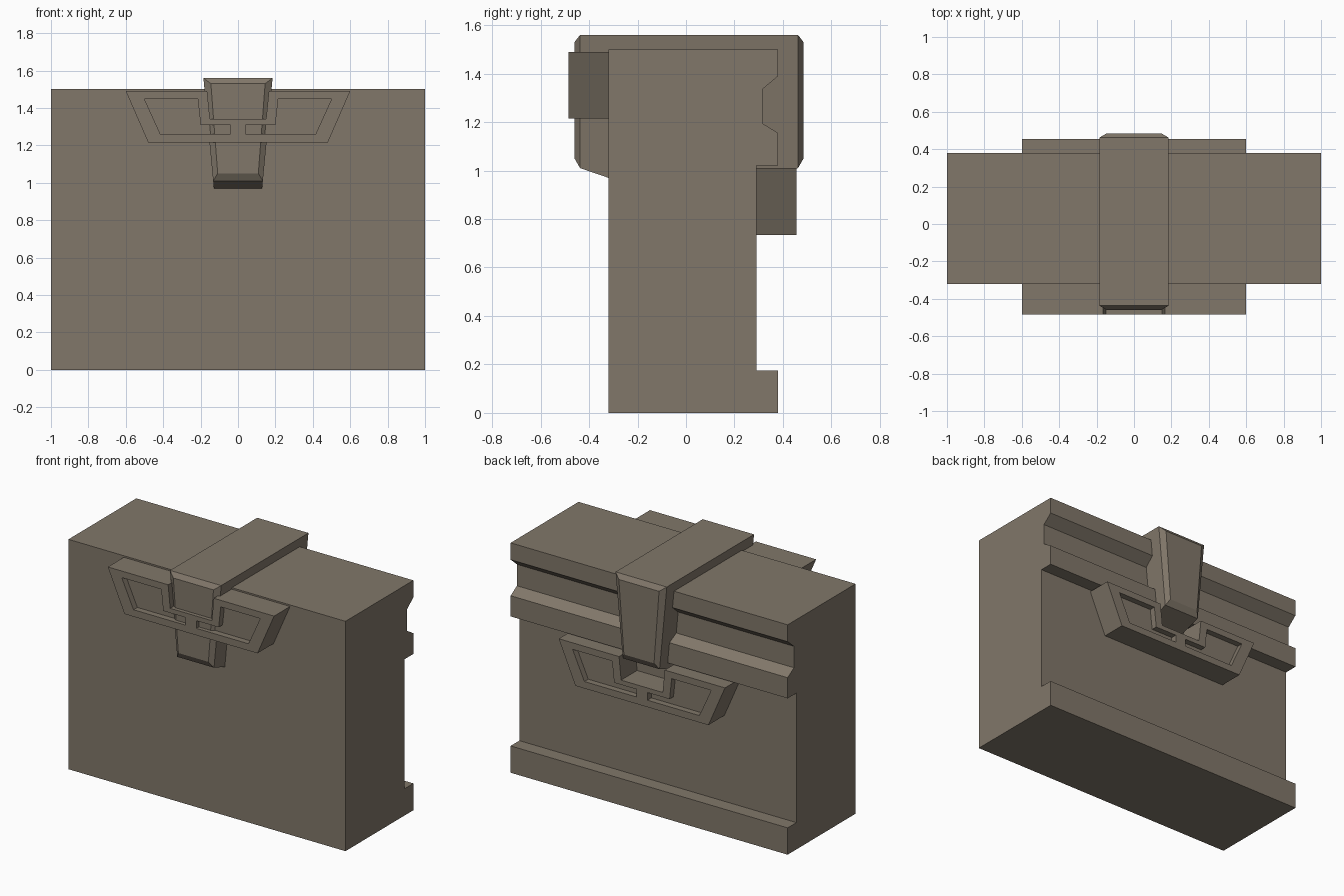
import bpy, bmesh

cube = bpy.data.objects.get("Cube")
if cube:
    bpy.data.objects.remove(cube, do_unlink=True)

COLOUR = (0.22, 0.185, 0.143, 1)
mat = bpy.data.materials.new("taupe")
mat.use_nodes = True
mat.diffuse_color = COLOUR
mat.node_tree.nodes["Principled BSDF"].inputs["Base Color"].default_value = COLOUR


def loft(name, rings):
    """Solid skinned through matching rings, capped at both ends."""
    bm = bmesh.new()
    loops = [[bm.verts.new(p) for p in ring] for ring in rings]
    for a, b in zip(loops, loops[1:]):
        for i in range(len(a)):
            j = (i + 1) % len(a)
            bm.faces.new((a[i], a[j], b[j], b[i]))
    bm.faces.new(loops[0])
    bm.faces.new(loops[-1])
    bmesh.ops.recalc_face_normals(bm, faces=bm.faces)
    mesh = bpy.data.meshes.new(name)
    bm.to_mesh(mesh)
    bm.free()
    mesh.materials.append(mat)
    obj = bpy.data.objects.new(name, mesh)
    bpy.context.scene.collection.objects.link(obj)
    return obj


def plate(name, outline, y0, y1):
    """Outline in x and z, extruded along y."""
    return loft(name, [[(x, y, z) for x, z in outline] for y in (y0, y1)])


# Main body: side profile extruded across the width
profile = [(-0.32, 0), (0.38, 0), (0.38, 0.175), (0.29, 0.175), (0.29, 1.02),
           (0.38, 1.02), (0.38, 1.155), (0.315, 1.195), (0.315, 1.335),
           (0.38, 1.39), (0.38, 1.5), (-0.32, 1.5)]
loft("body", [[(x, y, z) for y, z in profile] for x in (-1, 1)])


# Strap over the top with tapered, chamfered end tabs
TOP = 1.56


def strap_ring(y, bottom, inset=0):
    top = TOP - inset * 0.75
    wide = 0.185 - inset
    low = 0.185 - 0.095 * (TOP - bottom) - inset * 0.7
    return [(-wide, y, top), (wide, y, top), (low, y, bottom), (-low, y, bottom)]


loft("strap", [strap_ring(-0.46, 1.05, 0.04), strap_ring(-0.437, 1.01),
               strap_ring(-0.32, 0.97), strap_ring(0.29, 0.95),
               strap_ring(0.462, 1.01), strap_ring(0.485, 1.05, 0.04)])


# Clasp plates: notched trapezoid with two recessed panels
half = [(0.15, 1.34), (0.165, 1.49), (0.6, 1.49), (0.48, 1.215)]
outline = half + [(-x, z) for x, z in reversed(half)]
panel = [(0.04, 1.26), (0.04, 1.31), (0.2, 1.31), (0.215, 1.447),
         (0.5, 1.447), (0.415, 1.26)]


def clasp(name, facing, surface, face, drop):
    depth = 0.04
    obj = plate(name, [(x, z - drop) for x, z in outline], surface, face)
    cutters = []
    for side in (-1, 1):
        cutter = plate("panel_cutter", [(side * x, z - drop) for x, z in panel],
                       face - facing * depth, face + facing * depth)
        cutter.hide_render = True
        mod = obj.modifiers.new("panel", "BOOLEAN")
        mod.operation = "DIFFERENCE"
        mod.solver = "EXACT"
        mod.object = cutter
        cutters.append(cutter)
    # Bake the recesses, then drop the cutters
    deps = bpy.context.evaluated_depsgraph_get()
    baked = bpy.data.meshes.new_from_object(obj.evaluated_get(deps))
    obj.modifiers.clear()
    obj.data = baked
    for cutter in cutters:
        bpy.data.objects.remove(cutter, do_unlink=True)


clasp("front_clasp", -1, -0.32, -0.485, 0)
clasp("rear_clasp", 1, 0.29, 0.455, 0.48)
